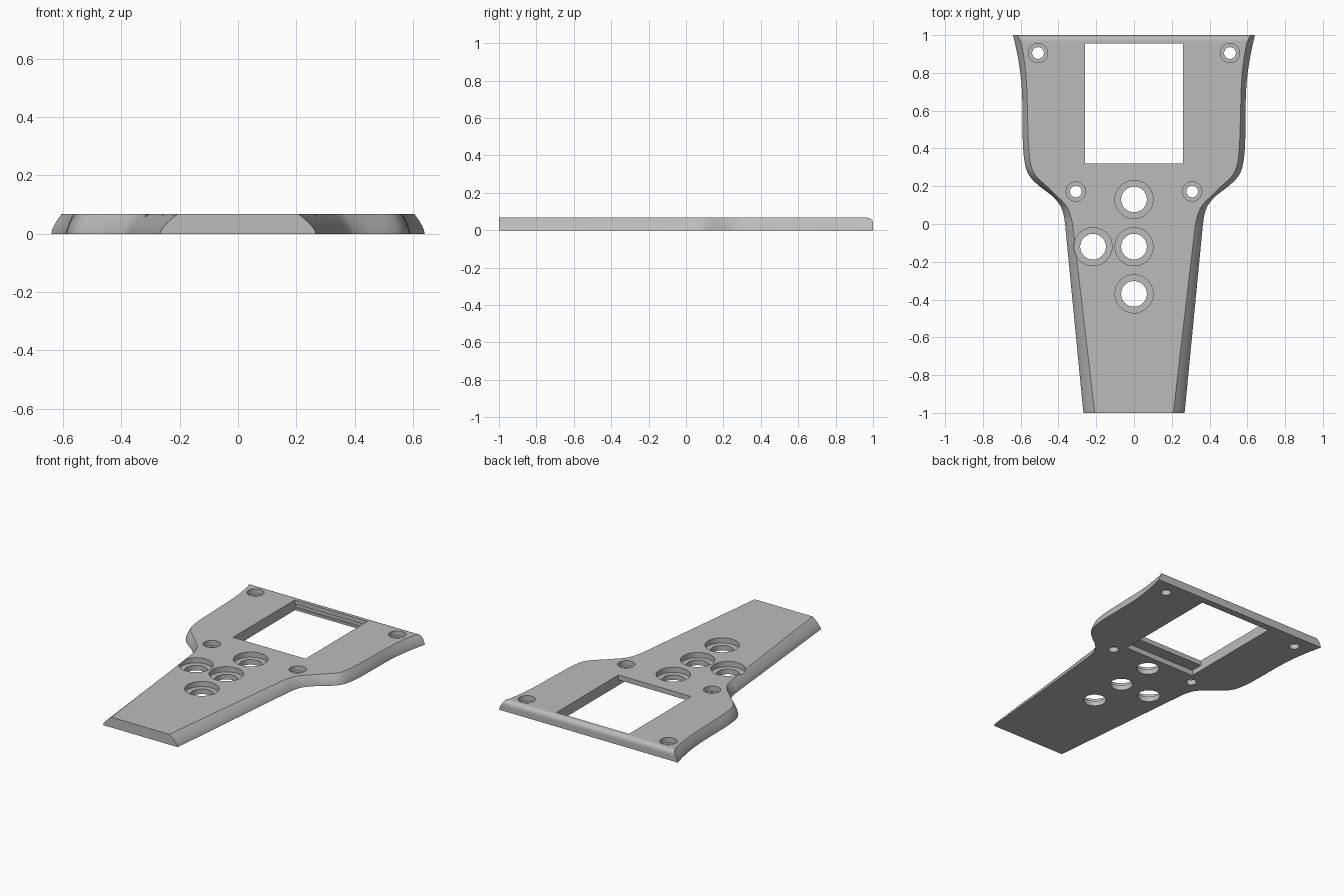
import bpy
import bmesh
import math

H = 0.067          # plate thickness
BACK_R = 0.03      # rounding along the back top edge

if "Cube" in bpy.data.objects:
    bpy.data.objects.remove(bpy.data.objects["Cube"], do_unlink=True)

grey = bpy.data.materials.new("plain grey")
grey.use_nodes = True
grey.diffuse_color = (0.5, 0.5, 0.5, 1)
grey.node_tree.nodes["Principled BSDF"].inputs["Base Color"].default_value = (0.5, 0.5, 0.5, 1)

# Half outline: y, half width at the bottom, half width at the top
STATIONS = [(-1, .268, .208), (0, .365, .325), (.05, .373, .338), (.1, .392, .362),
            (.15, .435, .41), (.2, .5, .462), (.25, .55, .515), (.3, .573, .543),
            (.4, .587, .557), (.55, .59, .563), (.7, .593, .567), (.8, .602, .573),
            (.9, .618, .586), (1, .64, .605)]


def smooth_stations(steps=4):
    """Keep the handle straight and round off the shoulder with a cubic curve."""
    pts = STATIONS[1:]
    out = [STATIONS[0]]

    def slope(i, k):
        a, b = pts[max(i - 1, 0)], pts[min(i + 1, len(pts) - 1)]
        return (b[k] - a[k]) / (b[0] - a[0])

    for i in range(len(pts) - 1):
        p, q = pts[i], pts[i + 1]
        d = q[0] - p[0]
        for s in range(steps):
            t = s / steps
            row = [p[0] + d * t]
            for k in (1, 2):
                row.append((2*t**3 - 3*t**2 + 1) * p[k] + (t**3 - 2*t**2 + t) * d * slope(i, k)
                           + (3*t**2 - 2*t**3) * q[k] + (t**3 - t**2) * d * slope(i + 1, k))
            out.append(tuple(row))
    return out + [pts[-1]]


def new_object(name, bm):
    bmesh.ops.recalc_face_normals(bm, faces=bm.faces)
    mesh = bpy.data.meshes.new(name)
    bm.to_mesh(mesh)
    bm.free()
    mesh.materials.append(grey)
    obj = bpy.data.objects.new(name, mesh)
    bpy.context.collection.objects.link(obj)
    return obj


def build_plate():
    """Stack outlines that draw inward toward the top, then cap both ends."""
    bm = bmesh.new()
    stations = smooth_stations()
    levels = 8
    rings = []
    for i in range(levels + 1):
        z = H * math.sin(math.pi / 2 * i / levels)
        inset = (z / H) ** 1.5
        over = max(0, z - (H - BACK_R))
        y_back = 1 - BACK_R + math.sqrt(max(0, BACK_R ** 2 - over ** 2))
        side = [(b + (t - b) * inset, min(y, y_back - 0.002 * (n < len(stations) - 1)))
                for n, (y, b, t) in enumerate(stations)]
        loop = side + [(-x, y) for x, y in reversed(side)]
        rings.append([bm.verts.new((x, y, z)) for x, y in loop])
    for low, high in zip(rings, rings[1:]):
        for j in range(len(low)):
            k = (j + 1) % len(low)
            bm.faces.new((low[j], low[k], high[k], high[j]))
    bm.faces.new(rings[0])
    bm.faces.new(rings[-1])
    return new_object("face_plate", bm)


def cut(target, name, bm):
    cutter = new_object(name, bm)
    cutter.hide_render = True
    mod = target.modifiers.new(name, "BOOLEAN")
    mod.operation = "DIFFERENCE"
    mod.solver = "EXACT"
    mod.object = cutter
    bpy.context.view_layer.objects.active = target
    bpy.ops.object.modifier_apply(modifier=mod.name)
    bpy.data.objects.remove(cutter, do_unlink=True)


def cut_box(target, name, x, y0, y1, z0, z1):
    bm = bmesh.new()
    bmesh.ops.create_cube(bm, size=1)
    for v in bm.verts:
        v.co = (v.co.x * 2 * x, (y0 + y1) / 2 + v.co.y * (y1 - y0),
                (z0 + z1) / 2 + v.co.z * (z1 - z0))
    cut(target, name, bm)


def cut_round(target, name, x, y, radius, z0, z1):
    bm = bmesh.new()
    bmesh.ops.create_cone(bm, cap_ends=True, segments=48, radius1=radius,
                          radius2=radius, depth=z1 - z0)
    bmesh.ops.translate(bm, verts=bm.verts, vec=(x, y, (z0 + z1) / 2))
    cut(target, name, bm)


plate = build_plate()

# Screen window, with a ledge underneath in front and a shallow groove behind
cut_box(plate, "window", 0.26, 0.32, 0.955, -0.1, 0.2)
cut_box(plate, "window_ledge", 0.26, 0.24, 0.4, -0.1, 0.035)
cut_box(plate, "window_groove", 0.26, 0.9, 0.967, 0.015, 0.04)

# Stepped button holes and screw holes
buttons = [(0, 0.13), (0, -0.12), (-0.217, -0.12), (0, -0.37)]
screws = [(s * x, y) for x, y in ((0.508, 0.905), (0.308, 0.172)) for s in (-1, 1)]
for spots, outer, inner in ((buttons, 0.101, 0.068), (screws, 0.051, 0.031)):
    for x, y in spots:
        cut_round(plate, "recess", x, y, outer, 0.033, 0.2)
        cut_round(plate, "hole", x, y, inner, -0.1, 0.2)

bpy.ops.object.select_all(action="DESELECT")
plate.select_set(True)
bpy.context.view_layer.objects.active = plate
bpy.ops.object.shade_smooth_by_angle(angle=math.radians(30))
